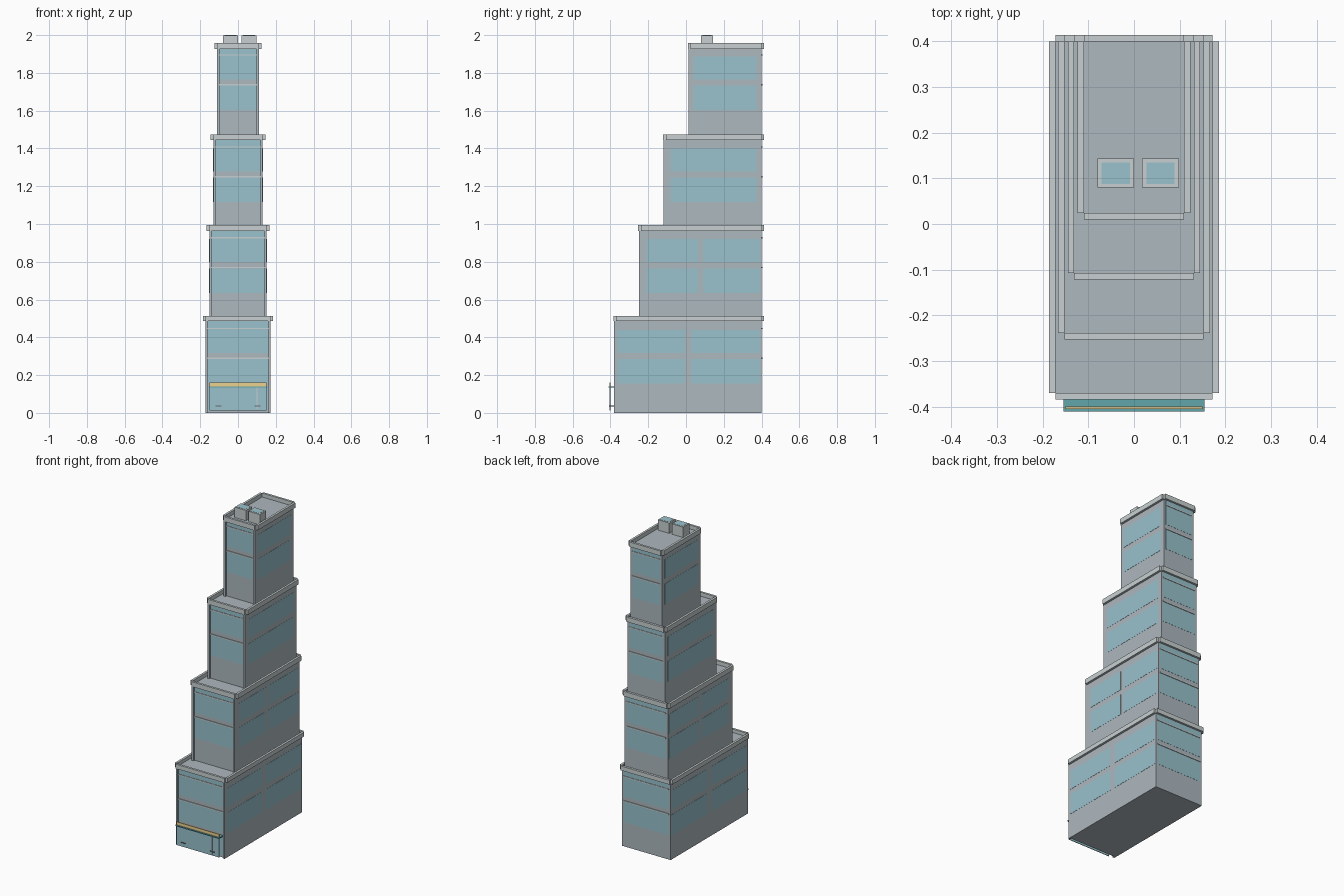
import bpy

if "Cube" in bpy.data.objects:
    bpy.data.objects.remove(bpy.data.objects["Cube"])


def material(name, color):
    m = bpy.data.materials.new(name)
    m.diffuse_color = (*color, 1)
    m.use_nodes = True
    m.node_tree.nodes["Principled BSDF"].inputs["Base Color"].default_value = m.diffuse_color
    return m


WALL = material("slate_wall", (0.42, 0.48, 0.52))
TRIM = material("pale_trim", (0.58, 0.63, 0.64))
GLASS = material("teal_glass", (0.32, 0.54, 0.61))
CANOPY = material("canopy_teal", (0.12, 0.38, 0.40))
GOLD = material("gold_strip", (0.85, 0.65, 0.28))
DARK = material("dark_metal", (0.12, 0.16, 0.17))


def box(name, x, y, z, mat):
    """Box from (min, max) pairs on each axis."""
    bpy.ops.mesh.primitive_cube_add(size=1)
    o = bpy.context.object
    o.name = name
    for v in o.data.vertices:
        v.co = [r[0] if c < 0 else r[1] for c, r in zip(v.co, (x, y, z))]
    o.data.materials.append(mat)
    return o


BACK = 0.40
T = 0.014      # parapet and post thickness
S = 0.001      # glass stands just proud of the wall

# half width, front y, base z, parapet bottom, parapet top, window sill, side window spans
TIERS = [
    (0.172, -0.370, 0.000, 0.486, 0.514, 0.155, [(-0.362, -0.005), (0.030, 0.392)]),
    (0.152, -0.239, 0.486, 0.964, 0.995, 0.635, [(-0.208, 0.063), (0.090, 0.392)]),
    (0.131, -0.107, 0.964, 1.444, 1.475, 1.116, [(-0.083, 0.372)]),
    (0.110, 0.024, 1.444, 1.927, 1.958, 1.603, [(0.040, 0.372)]),
]

for i, (w, f, z0, zp, zt, sill, spans) in enumerate(TIERS, 1):
    # tier body; its top is the sunken roof
    box(f"tier_{i}_body", (-w, w), (f, BACK), (z0, zp + 0.006), WALL)

    # parapet strips around the roof, open at the corners
    box(f"tier_{i}_parapet_front", (-w, w), (f - T, f), (zp, zt), TRIM)
    box(f"tier_{i}_parapet_back", (-w, w), (BACK, BACK + T), (zp, zt), TRIM)
    rows = [(sill, sill + 0.130), (sill + 0.163, sill + 0.285)]
    for s, side in ((-1, "left"), (1, "right")):
        box(f"tier_{i}_parapet_{side}", sorted((s * w, s * (w + T))),
            (f, BACK), (zp, zt), TRIM)
        # front corner post
        box(f"tier_{i}_post_{side}", sorted((s * (w - 0.012), s * w)),
            (f - 0.011, f), (z0, zp), WALL)
        # side windows
        for r, zr in enumerate(rows):
            for k, span in enumerate(spans):
                box(f"tier_{i}_window_{side}_{r}_{k}",
                    sorted((s * (w - 0.005), s * (w + S))), span, zr, GLASS)

    # front and back window rows with a thin ledge above each
    g = w - 0.012
    for r, (a, b) in enumerate([rows[0], (rows[1][0], zp)]):
        box(f"tier_{i}_window_front_{r}", (-g, g), (f - S, f + 0.005), (a, b), GLASS)
        box(f"tier_{i}_window_back_{r}", (-g, g), (BACK - 0.005, BACK + S), (a, b), GLASS)
    for r, z in enumerate((sill + 0.131, sill + 0.288)):
        box(f"tier_{i}_ledge_front_{r}", (-g, g), (f - 0.004, f), (z, z + 0.007), TRIM)
        box(f"tier_{i}_ledge_back_{r}", (-g, g), (BACK, BACK + 0.004), (z, z + 0.007), TRIM)

# entrance: wall glazing, free standing screen, canopy with gold strip
box("entrance_glazing", (-0.158, 0.158), (-0.372, -0.365), (0.015, 0.135), GLASS)
box("entrance_screen", (-0.15, 0.15), (-0.404, -0.400), (0.012, 0.135), GLASS)
box("entrance_canopy", (-0.154, 0.154), (-0.411, -0.37), (0.134, 0.141), CANOPY)
box("canopy_strip", (-0.150, 0.150), (-0.405, -0.399), (0.141, 0.160), GOLD)
box("entrance_door_bar", (0.098, 0.102), (-0.406, -0.404), (0.02, 0.134), TRIM)
for s, side in ((-1, "left"), (1, "right")):
    box(f"entrance_bracket_{side}", sorted((s * 0.088, s * 0.118)),
        (-0.408, -0.37), (0.034, 0.040), DARK)

# rooftop plant boxes with glazed tops
for n, x in (("left", -0.080), ("right", 0.018)):
    box(f"roof_box_{n}", (x, x + 0.08), (0.080, 0.143), (1.93, 1.999), TRIM)
    box(f"roof_box_glass_{n}", (x + 0.009, x + 0.071), (0.088, 0.135), (1.99, 2.0), GLASS)
